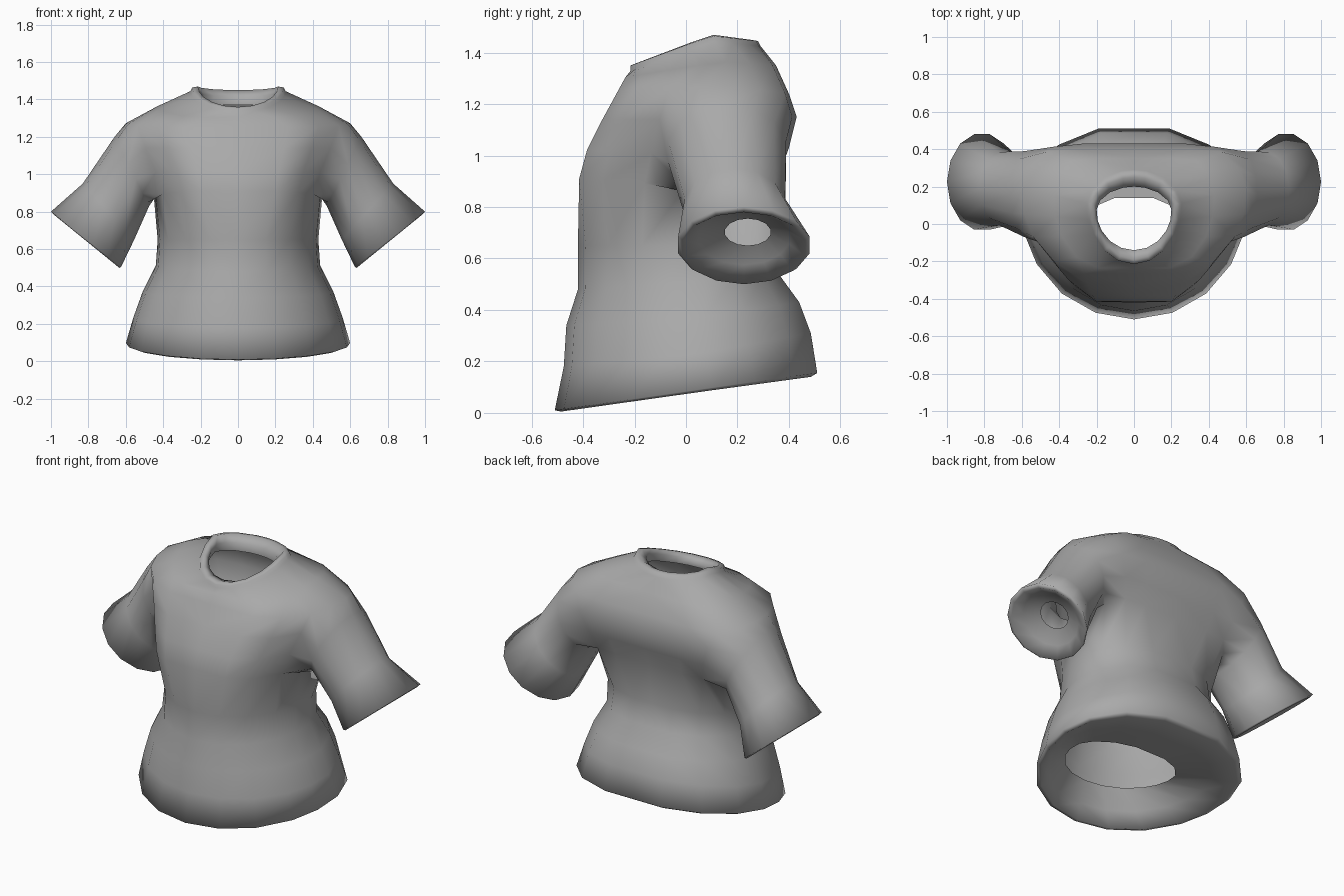
import bpy, bmesh, math
from mathutils import Vector

cube = bpy.data.objects.get("Cube")
if cube:
    bpy.data.objects.remove(cube)

# Plain grey cloth
cloth = bpy.data.materials.new("grey_cloth")
cloth.use_nodes = True
GREY = (0.4, 0.4, 0.4, 1)
cloth.diffuse_color = GREY
cloth.node_tree.nodes["Principled BSDF"].inputs["Base Color"].default_value = GREY

# Body levels: half width, side y, front y, back y, side z, front z, back z
LEVELS = [
    (.32, -.10, -.42, .14, .20, .23, .155),    # inner end of the hem fold
    (.47, .02, -.46, .33, .14, .10, .145),
    (.575, .08, -.485, .485, .085, .005, .14),   # hem rim
    (.60, .08, -.51, .51, .095, .01, .155),
    (.56, .05, -.475, .485, .23, .18, .31),
    (.51, .05, -.465, .44, .37, .34, .43),
    (.44, .05, -.42, .36, .51, .48, .54),    # waist
    (.43, .08, -.42, .33, .65, .65, .67),
    (.45, .15, -.415, .36, .87, .91, .92),   # armpit
    (.49, .17, -.385, .40, 1.0, 1.02, 1.03),
    (.55, .17, -.325, .43, 1.14, 1.14, 1.15),
    (.60, .17, -.265, .40, 1.275, 1.25, 1.24),  # shoulder
    (.43, .14, -.235, .35, 1.365, 1.305, 1.35),
    (.255, .10, -.215, .29, 1.445, 1.33, 1.425),  # collar
    (.245, .10, -.215, .28, 1.465, 1.35, 1.445),
    (.215, .10, -.19, .25, 1.47, 1.36, 1.45),
    (.20, .07, -.14, .20, 1.43, 1.35, 1.42),
    (.21, .07, -.145, .20, 1.38, 1.31, 1.37),
]
ANGLES = [0, 20, 40, 60, 76, 93, 115, 140, 164, 180]
ARMPIT, SHOULDER, COLLAR = 8, 11, 13     # rows by the armhole and neck
FRONT, BACK = 3, 7           # columns around the armhole

# Sleeve rings: top x, top z, bottom x, bottom z, centre y, half depth
SLEEVE = [
    (.66, 1.20, .475, .83, .16, .235),
    (.83, .95, .555, .65, .19, .20),
    (1.0, .80, .625, .505, .225, .262),
    (.98, .78, .635, .50, .225, .245),
    (.92, .785, .66, .575, .225, .18),
    (.84, .755, .71, .65, .24, .09),
]


def body_point(row, degrees):
    a, ym, yf, yb, zs, zf, zb = LEVELS[row]
    s, c = math.sin(math.radians(degrees)), math.cos(math.radians(degrees))
    if degrees in (0, 180):
        s = 0
    end_y, end_z = (yf, zf) if c > 0 else (yb, zb)
    # Fuller across the chest and shoulder blades, round at the collar
    full = 1.0
    if ARMPIT <= row < COLLAR:
        full = 1.1 if c > 0 else 1.22
    elif row < ARMPIT and c < 0:
        full = 1.04
    depth = min(1, abs(c) * full)
    return Vector((a * s ** (full ** -3), ym + depth * (end_y - ym), zs + depth * (end_z - zs)))


def sleeve_ring(bm, ring, count):
    tx, tz, bx, bz, cy, depth = ring
    top, bottom = Vector((tx, cy, tz)), Vector((bx, cy, bz))
    centre, up = (top + bottom) / 2, (top - bottom) / 2
    verts = []
    for i in range(count):
        t = math.tau * (i - 2) / count
        verts.append(bm.verts.new(centre - up * math.cos(t) + Vector((0, depth * math.sin(t), 0))))
    return verts


bm = bmesh.new()

# Body half with an armhole left open
grid = [[bm.verts.new(body_point(r, d)) for d in ANGLES] for r in range(len(LEVELS))]
for r in range(len(LEVELS) - 1):
    for c in range(len(ANGLES) - 1):
        if ARMPIT <= r < SHOULDER and FRONT <= c < BACK:
            continue
        bm.faces.new((grid[r][c], grid[r][c + 1], grid[r + 1][c + 1], grid[r + 1][c]))

# Sleeve grown from the armhole loop, ending in an inward fold
loop = [grid[ARMPIT][c] for c in range(FRONT, BACK + 1)]
loop += [grid[r][BACK] for r in range(ARMPIT + 1, SHOULDER)]
loop += [grid[SHOULDER][c] for c in range(BACK, FRONT - 1, -1)]
loop += [grid[r][FRONT] for r in range(SHOULDER - 1, ARMPIT, -1)]
n = len(loop)
for ring in SLEEVE:
    following = sleeve_ring(bm, ring, n)
    for i in range(n):
        j = (i + 1) % n
        bm.faces.new((loop[i], loop[j], following[j], following[i]))
    loop = following

mesh = bpy.data.meshes.new("shirt")
bm.to_mesh(mesh)
bm.free()
mesh.materials.append(cloth)
shirt = bpy.data.objects.new("shirt", mesh)
bpy.context.collection.objects.link(shirt)

# Soft shading, then the other half
bpy.ops.object.select_all(action="DESELECT")
shirt.select_set(True)
bpy.context.view_layer.objects.active = shirt
bpy.ops.object.shade_smooth_by_angle(angle=math.radians(150))
mirror = shirt.modifiers.new("other_half", "MIRROR")
mirror.use_clip = True
